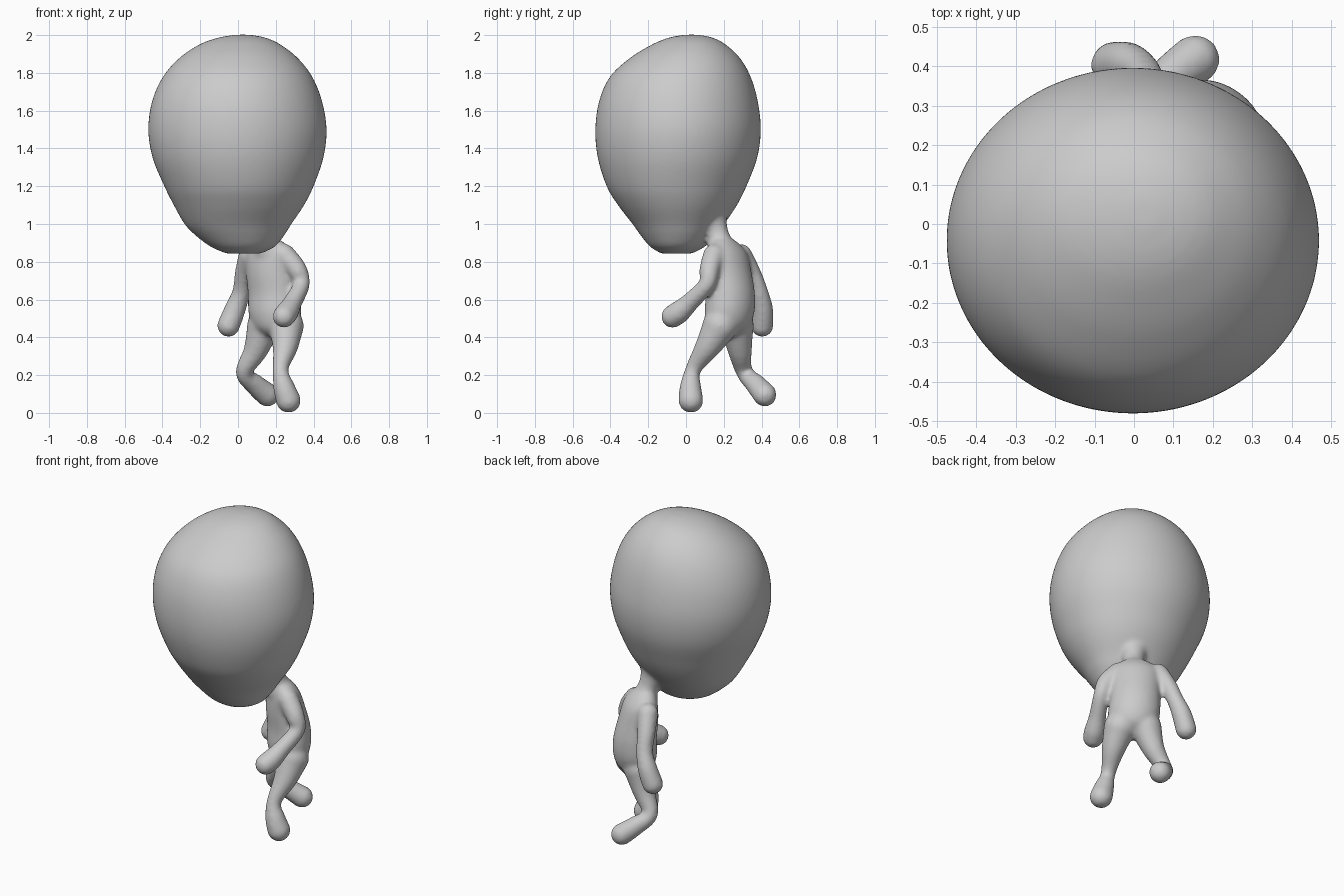
import bpy, bmesh, math
from mathutils import Vector, Matrix

cube = bpy.data.objects.get("Cube")
if cube:
    bpy.data.objects.remove(cube)

grey = bpy.data.materials.new("plain grey")
grey.use_nodes = True
colour = (0.6, 0.6, 0.6, 1)
grey.diffuse_color = colour
grey.node_tree.nodes["Principled BSDF"].inputs["Base Color"].default_value = colour

UP = Vector((0, 0, 1))
SIDES = 80
bm = bmesh.new()


def smooth_path(rows, steps=6):
    """Catmull-Rom through rows of any length."""
    out = []
    last = len(rows) - 1
    for i in range(last):
        p = [rows[max(0, min(last, i + k))] for k in (-1, 0, 1, 2)]
        for s in range(steps):
            t = s / steps
            out.append([b + 0.5 * t * (c - a + t * (2 * a - 5 * b + 4 * c - d
                        + t * (3 * (b - c) + d - a))) for a, b, c, d in zip(*p)])
    return out + [list(rows[-1])]


def loft(frames):
    """Closed skin over rings given as (centre, axis_u, axis_v)."""
    rings = []
    for c, u, v in frames:
        angles = [2 * math.pi * k / SIDES for k in range(SIDES)]
        rings.append([bm.verts.new(c + u * math.cos(a) + v * math.sin(a)) for a in angles])
    for r0, r1 in zip(rings, rings[1:]):
        for k in range(SIDES):
            n = (k + 1) % SIDES
            bm.faces.new((r0[k], r0[n], r1[n], r1[k]))
    bm.faces.new(rings[0][::-1])
    bm.faces.new(rings[-1])


def limb(rows):
    """Round tube through (x, y, z, radius) with ball ends."""
    pts = smooth_path(rows)
    pos = [Vector(p[:3]) for p in pts]
    frames = []
    for i, p in enumerate(pts):
        t = (pos[min(i + 1, len(pos) - 1)] - pos[max(i - 1, 0)]).normalized()
        u = t.cross(Vector((0.8, -0.6, 0))).normalized()
        frames.append((pos[i], u * p[3], t.cross(u) * p[3]))
    loft(frames)
    for p in (rows[0], rows[-1]):
        bmesh.ops.create_uvsphere(bm, u_segments=32, v_segments=20, radius=p[3],
                                  matrix=Matrix.Translation(p[:3]))


def stack(rows, turn=0):
    """Level ovals (x, y, z, half width, half depth), turned about z."""
    u = Vector((math.cos(turn), math.sin(turn), 0))
    v = UP.cross(u)
    loft([(Vector(p[:3]), u * p[3], v * p[4]) for p in smooth_path(rows)])


# Head: egg with a flat underside
stack([(0.03, -0.05, 0.843, 0.09, 0.08), (0.025, -0.045, 0.88, 0.17, 0.145),
       (0.01, -0.04, 0.94, 0.235, 0.2), (0, -0.04, 1.0, 0.283, 0.243),
       (0.005, -0.045, 1.1, 0.345, 0.315), (0.005, -0.05, 1.2, 0.395, 0.37),
       (0, -0.045, 1.35, 0.452, 0.422), (-0.003, -0.042, 1.5, 0.472, 0.438),
       (-0.005, -0.04, 1.65, 0.45, 0.42), (-0.002, -0.03, 1.78, 0.395, 0.372),
       (0.003, -0.005, 1.88, 0.312, 0.29), (0.01, 0.015, 1.95, 0.215, 0.195),
       (0.02, 0.025, 1.985, 0.13, 0.12), (0.025, 0.03, 2.002, 0.04, 0.04)])

# Neck flaring into head and shoulders
limb([(0.08, 0.085, 1.16, 0.175), (0.115, 0.125, 1.04, 0.105),
      (0.14, 0.165, 0.95, 0.06), (0.16, 0.19, 0.86, 0.08)])

# Torso, twisted towards the striding side
stack([(0.19, 0.215, 0.41, 0.05, 0.05), (0.197, 0.222, 0.45, 0.12, 0.1),
       (0.195, 0.23, 0.53, 0.147, 0.123), (0.19, 0.235, 0.63, 0.146, 0.12),
       (0.175, 0.225, 0.74, 0.143, 0.11), (0.165, 0.215, 0.84, 0.138, 0.092),
       (0.16, 0.2, 0.9, 0.095, 0.065), (0.155, 0.195, 0.925, 0.05, 0.04)], math.radians(-36))

# Arms: one bent forward, one hanging behind
limb([(0.245, 0.15, 0.835, 0.06), (0.31, 0.125, 0.76, 0.054), (0.335, 0.11, 0.68, 0.045),
      (0.29, 0.02, 0.585, 0.05), (0.262, -0.035, 0.535, 0.06), (0.243, -0.072, 0.51, 0.06)])
limb([(0.063, 0.29, 0.835, 0.06), (0.035, 0.345, 0.74, 0.052), (0.018, 0.387, 0.64, 0.048),
      (-0.015, 0.405, 0.55, 0.056), (-0.05, 0.403, 0.462, 0.06)])

# Legs: one planted in front, one pushing off behind
limb([(0.255, 0.18, 0.46, 0.094), (0.25, 0.115, 0.35, 0.068), (0.225, 0.038, 0.23, 0.042),
      (0.242, 0.024, 0.14, 0.057), (0.267, 0.026, 0.066, 0.066)])
limb([(0.137, 0.27, 0.46, 0.09), (0.093, 0.285, 0.33, 0.064), (0.032, 0.31, 0.215, 0.045),
      (0.09, 0.37, 0.15, 0.055), (0.155, 0.417, 0.096, 0.063)])

bmesh.ops.recalc_face_normals(bm, faces=bm.faces)
mesh = bpy.data.meshes.new("big_headed_figure")
bm.to_mesh(mesh)
bm.free()
mesh.materials.append(grey)
figure = bpy.data.objects.new("big_headed_figure", mesh)
bpy.context.collection.objects.link(figure)

# Fuse the parts into one soft skin
fuse = figure.modifiers.new("fuse", 'REMESH')
fuse.mode = 'VOXEL'
fuse.voxel_size = 0.012
fuse.use_smooth_shade = True
soften = figure.modifiers.new("soften", 'SMOOTH')
soften.factor = 0.5
soften.iterations = 9
